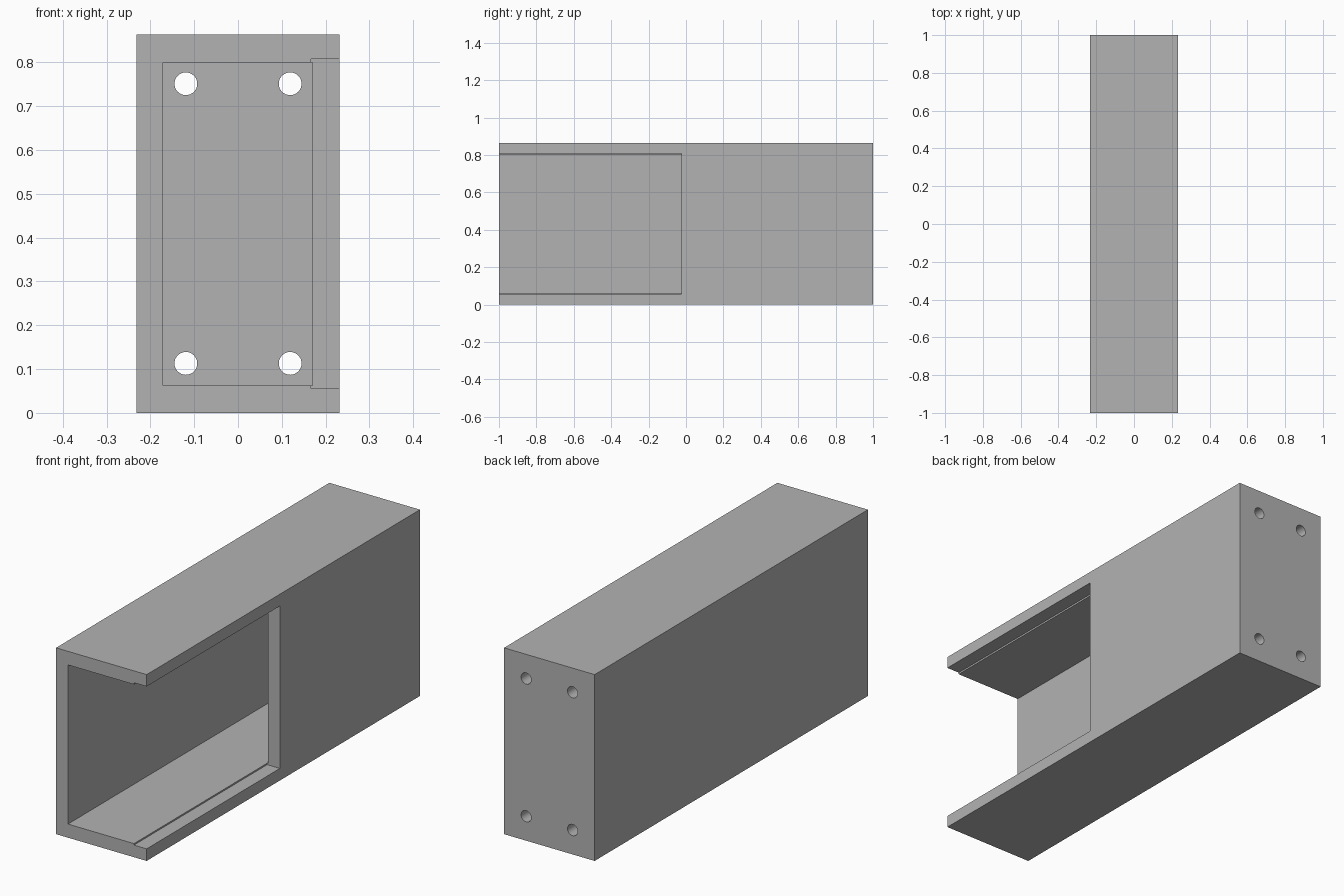
import bpy
from mathutils import Vector

cube = bpy.data.objects.get("Cube")
if cube:
    bpy.data.objects.remove(cube, do_unlink=True)

grey = bpy.data.materials.new("plain grey")
grey.use_nodes = True
colour = (0.45, 0.45, 0.45, 1)
grey.diffuse_color = colour
grey.node_tree.nodes["Principled BSDF"].inputs["Base Color"].default_value = colour


def box(name, low, high):
    """Box between two opposite corners."""
    low, high = Vector(low), Vector(high)
    bpy.ops.mesh.primitive_cube_add(size=1, location=(low + high) / 2)
    obj = bpy.context.object
    obj.name = name
    obj.scale = high - low
    bpy.ops.object.transform_apply(location=True, rotation=False, scale=True)
    return obj


def cut(body, cutter):
    """Subtract the cutter from the body, then discard it."""
    cutter.hide_render = True
    mod = body.modifiers.new("cut", "BOOLEAN")
    mod.operation = "DIFFERENCE"
    mod.solver = "EXACT"
    mod.object = cutter
    bpy.context.view_layer.objects.active = body
    bpy.ops.object.modifier_apply(modifier=mod.name)
    bpy.data.objects.remove(cutter, do_unlink=True)


W, H, WALL = 0.232, 0.863, 0.06

# Outer housing
housing = box("housing", (-W, -1, 0), (W, 1, H))
housing.data.materials.append(grey)

# Cavity open at the front, leaving a back wall
cut(housing, box("cavity_cutter", (-0.171, -1.1, 0.063), (0.17, 1 - WALL, 0.8)))

# Side opening, slightly taller than the cavity
cut(housing, box("side_cutter", (0.167, -1.1, 0.056), (0.3, -0.025, 0.808)))

# Four screw holes through the back wall
for x in (-0.119, 0.119):
    for z in (0.113, 0.751):
        bpy.ops.mesh.primitive_cylinder_add(
            vertices=32, radius=0.026, depth=0.3,
            location=(x, 1, z), rotation=(1.5708, 0, 0))
        cut(housing, bpy.context.object)

# Smooth hole walls, sharp housing edges
bpy.ops.object.select_all(action="DESELECT")
housing.select_set(True)
bpy.context.view_layer.objects.active = housing
bpy.ops.object.shade_smooth_by_angle(angle=0.5)
